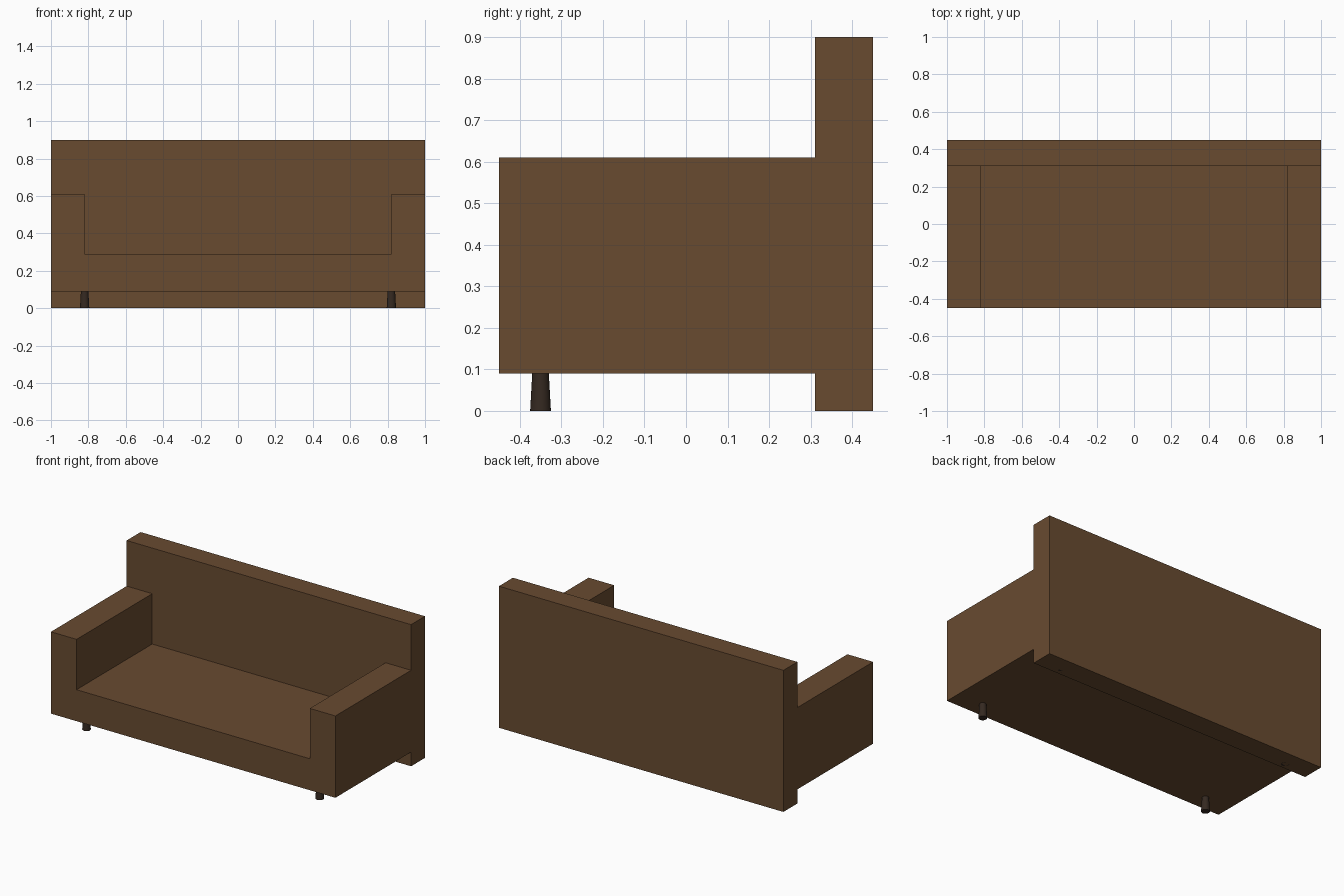
import bpy, bmesh

if "Cube" in bpy.data.objects:
    bpy.data.objects.remove(bpy.data.objects["Cube"])


def material(name, color):
    m = bpy.data.materials.new(name)
    m.diffuse_color = (*color, 1)
    m.use_nodes = True
    m.node_tree.nodes["Principled BSDF"].inputs["Base Color"].default_value = m.diffuse_color
    return m


def extrude_profile(name, points, y0, y1, mat):
    """Extrude a closed x-z outline along y."""
    bm = bmesh.new()
    face = bm.faces.new([bm.verts.new((x, y0, z)) for x, z in points])
    ext = bmesh.ops.extrude_face_region(bm, geom=[face])
    verts = [v for v in ext["geom"] if isinstance(v, bmesh.types.BMVert)]
    bmesh.ops.translate(bm, verts=verts, vec=(0, y1 - y0, 0))
    bmesh.ops.recalc_face_normals(bm, faces=bm.faces)
    mesh = bpy.data.meshes.new(name)
    bm.to_mesh(mesh)
    bm.free()
    mesh.materials.append(mat)
    obj = bpy.data.objects.new(name, mesh)
    bpy.context.collection.objects.link(obj)
    return obj


brown = material("upholstery", (0.14, 0.07, 0.03))
dark = material("dark_wood", (0.035, 0.022, 0.015))

# Seat with both armrests as one U-shaped block
half = [(1.0, 0.09), (1.0, 0.61), (0.82, 0.61), (0.82, 0.29)]
outline = half + [(-x, z) for x, z in reversed(half)]
extrude_profile("seat_and_arms", outline, -0.45, 0.31, brown)

# Backrest reaching the floor
extrude_profile("backrest", [(-1, 0), (1, 0), (1, 0.9), (-1, 0.9)], 0.31, 0.45, brown)

# Tapered legs, the back pair sits inside the backrest
for row, y in (("front", -0.35), ("back", 0.35)):
    for side, x in (("left", -0.82), ("right", 0.82)):
        bpy.ops.mesh.primitive_cone_add(vertices=24, radius1=0.025, radius2=0.02,
                                        depth=0.09, location=(x, y, 0.045))
        leg = bpy.context.object
        leg.name = f"{row}_leg_{side}"
        leg.data.materials.append(dark)
        bpy.ops.object.shade_smooth_by_angle()
